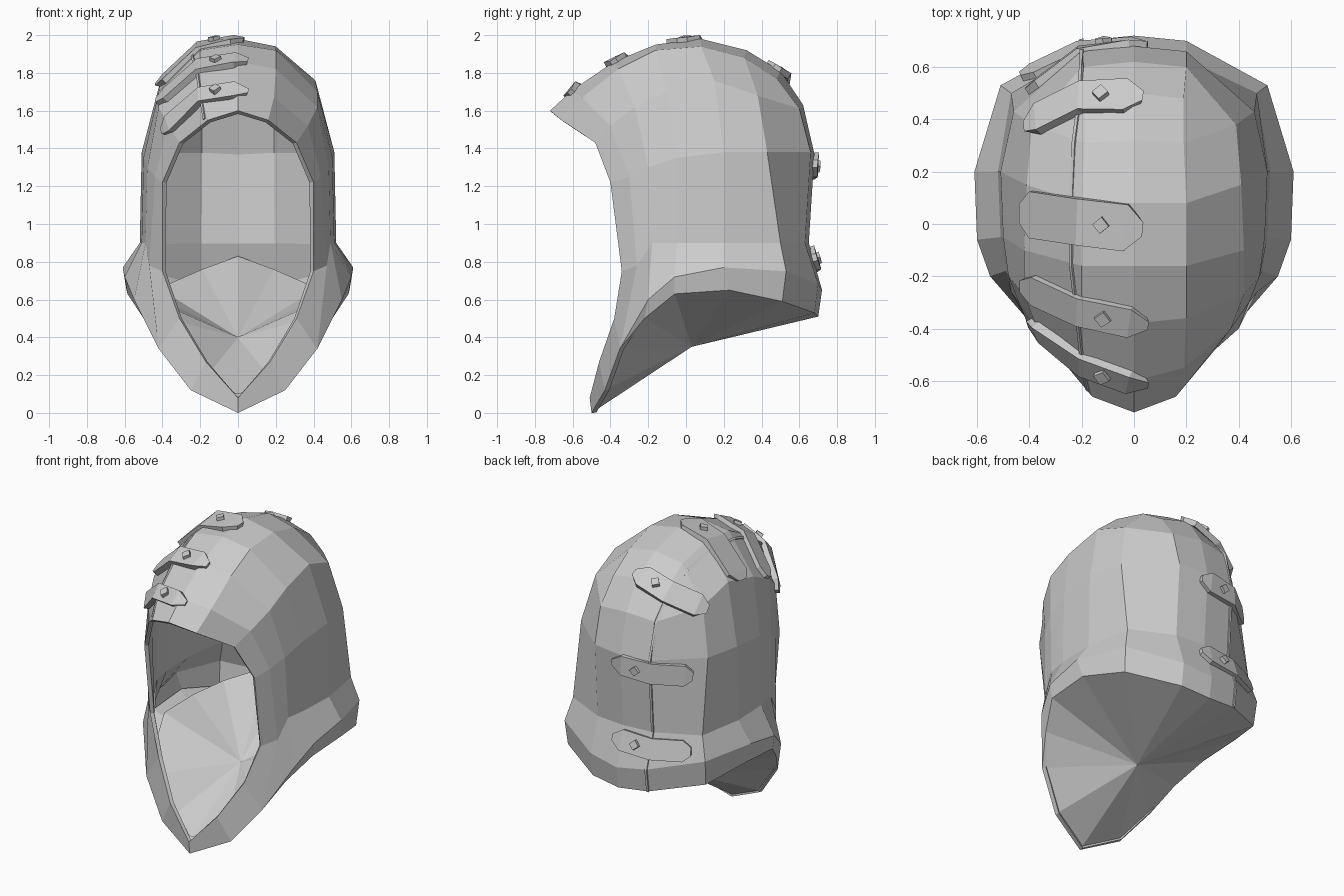
import bpy, bmesh, math
from mathutils import Vector, Matrix
from mathutils.bvhtree import BVHTree

if "Cube" in bpy.data.objects:
    bpy.data.objects.remove(bpy.data.objects["Cube"])

cloth = bpy.data.materials.new("grey_cloth")
cloth.diffuse_color = (0.6, 0.6, 0.6, 1)
cloth.use_nodes = True
cloth.node_tree.nodes["Principled BSDF"].inputs["Base Color"].default_value = cloth.diffuse_color


def finish(name, bm):
    me = bpy.data.meshes.new(name)
    bm.to_mesh(me)
    ob = bpy.data.objects.new(name, me)
    bpy.context.collection.objects.link(ob)
    me.materials.append(cloth)
    return ob


def mesh_from(faces):
    """Mirrored, welded mesh from faces given as coordinates on the right half."""
    bm = bmesh.new()
    for f in faces:
        pts = [p for k, p in enumerate(f) if p not in f[:k]]
        if len(pts) < 3:
            continue
        for s in (1, -1):
            order = pts if s == 1 else pts[::-1]
            bm.faces.new([bm.verts.new((s * x, y, z)) for x, y, z in order])
    bmesh.ops.remove_doubles(bm, verts=bm.verts[:], dist=0.0005)
    return bm


# Hood ribs on the right half, front rim to back centre, each from crown to hem
rim = [(0, -.72, 1.6), (.16, -.66, 1.55), (.31, -.48, 1.43), (.40, -.40, 1.22),
       (.40, -.34, .75), (.31, -.38, .50), (.17, -.46, .27), (0, -.51, .08)]
front = [(0, -.60, 1.71), (.19, -.55, 1.67), (.37, -.40, 1.52), (.44, -.30, 1.25),
         (.47, -.26, .78), (.42, -.35, .34), (.25, -.43, .12), (0, -.5, 0)]
ribs = [
    [(0, -.38, 1.86), (.2, -.36, 1.82), (.42, -.27, 1.62), (.48, -.2, 1.3),
     (.49, -.18, .9), (.55, -.2, .60), (.5, -.22, .50)],
    [(0, -.16, 1.95), (.2, -.16, 1.92), (.42, -.1, 1.70), (.5, -.05, 1.35),
     (.51, -.05, .9), (.60, -.06, .72), (.585, -.06, .63)],
    [(0, .08, 1.98), (.2, .08, 1.94), (.41, .15, 1.76), (.51, .2, 1.38),
     (.52, .2, .9), (.61, .2, .77), (.59, .23, .65)],
    [(0, .32, 1.92), (.19, .31, 1.88), (.39, .38, 1.68), (.46, .43, 1.38),
     (.47, .5, .9), (.51, .53, .75), (.5, .51, .59)],
    [(0, .5, 1.81), (.19, .48, 1.77), (.2, .60, 1.61), (.2, .66, 1.38),
     (.2, .63, .9), (.2, .70, .68), (.2, .68, .53)],
    [(0, .5, 1.81), (0, .5, 1.81), (0, .62, 1.63), (0, .68, 1.37),
     (0, .65, .9), (0, .72, .65), (0, .70, .51)],
]


def strip(a, b, n):
    return [[a[j], a[j + 1], b[j + 1], b[j]] for j in range(n)]


faces = strip(rim, front, 7) + strip(front, ribs[0], 5)
faces.append([front[5], ribs[0][6], ribs[0][5]])
for a, b in zip(ribs, ribs[1:]):
    faces += strip(a, b, 6)
bm = mesh_from(faces)
bmesh.ops.recalc_face_normals(bm, faces=bm.faces[:])
bm.normal_update()
mid = Vector((0, 0, 1))
if sum(f.normal.dot(f.calc_center_median() - mid) for f in bm.faces) < 0:
    bmesh.ops.reverse_faces(bm, faces=bm.faces[:])
bm.normal_update()
surface = BVHTree.FromBMesh(bm)
hood = finish("hood", bm)
thick = hood.modifiers.new("thickness", 'SOLIDIFY')
thick.thickness = 0.025
thick.offset = -1

# Closed underside and inner floor, both fans around a centre point
hem = [front[7], front[6], front[5]] + [r[6] for r in ribs]
inner = [(0, -.48, .1), (.2, -.42, .15), (.37, -.34, .36), (.45, -.2, .52),
         (.5, -.05, .62), (.48, .22, .64), (.42, .45, .66), (.19, .6, .76), (0, .62, .83)]
for name, loop, c in (("underside", hem, (0, .03, .35)), ("inner_floor", inner, (0, .03, .40))):
    bm = mesh_from([[p, q, c] for p, q in zip(loop, loop[1:])])
    bm.normal_update()
    want = -1 if name == "underside" else 1
    if sum(f.normal.z for f in bm.faces) * want < 0:
        bmesh.ops.reverse_faces(bm, faces=bm.faces[:])
    finish(name, bm)


def on_hood(p):
    loc, nor, _, _ = surface.find_nearest(Vector(p))
    return loc, nor


def band(name, path, widths, low, high):
    """Solid ribbon lying on the hood along a path."""
    bm = bmesh.new()
    spots = [on_hood(p) for p in path]
    rings = []
    for k, (loc, nor) in enumerate(spots):
        along = spots[min(k + 1, len(spots) - 1)][0] - spots[max(k - 1, 0)][0]
        side = nor.cross(along).normalized() * widths[k] / 2
        rings.append([bm.verts.new(loc + side * s + nor * h)
                      for s, h in ((-1, low), (1, low), (1, high), (-1, high))])
    for a, b in zip(rings, rings[1:]):
        for j in range(4):
            bm.faces.new((a[j], a[(j + 1) % 4], b[(j + 1) % 4], b[j]))
    bm.faces.new(rings[0])
    bm.faces.new(rings[-1])
    bmesh.ops.recalc_face_normals(bm, faces=bm.faces[:])
    return finish(name, bm)


# Seam running over the left of the crown and down the back
seam = [(-.19, -.64, 1.56), (-.2, -.55, 1.67), (-.22, -.36, 1.81), (-.24, -.16, 1.88),
        (-.24, .08, 1.91), (-.23, .31, 1.85), (-.21, .48, 1.76), (-.2, .6, 1.61),
        (-.2, .66, 1.38), (-.2, .63, .9), (-.2, .7, .68), (-.2, .68, .53)]
band("seam", seam, [.014] * len(seam), -.01, .008)

# Pointed straps across the seam, each with a diamond stud: tip, seam point, far end, width
straps = [
    ((.05, -.61, 1.70), (-.2, -.54, 1.68), (-.40, -.38, 1.49), .10),
    ((.05, -.38, 1.86), (-.2, -.33, 1.83), (-.42, -.23, 1.64), .12),
    ((.03, -.02, 1.97), (-.2, .01, 1.93), (-.45, .04, 1.74), .18),
    ((.03, .48, 1.82), (-.2, .48, 1.76), (-.40, .37, 1.66), .14),
    ((.05, .67, 1.32), (-.2, .65, 1.30), (-.42, .52, 1.28), .13),
    ((.05, .67, .82), (-.2, .65, .80), (-.42, .54, .80), .13),
]
for n, (tip, cross, end, w) in enumerate(straps, 1):
    tip, cross, end = Vector(tip), Vector(cross), Vector(end)
    path = [tip, tip.lerp(cross, .25), cross, cross.lerp(end, .8), end]
    band(f"strap_{n}", path, [w * .3, w, w, w, w * .4], -.01, .026)
    loc, nor = on_hood(tip.lerp(cross, .65))
    z = nor
    x = (cross - tip - z * (cross - tip).dot(z)).normalized()
    frame = Matrix((x, z.cross(x), z)).transposed().to_4x4()
    bm = bmesh.new()
    bmesh.ops.create_cube(bm, size=1)
    bm.transform(Matrix.Translation(loc + nor * .03) @ frame
                 @ Matrix.Rotation(math.pi / 4, 4, 'Z') @ Matrix.Diagonal((.045, .045, .03, 1)))
    finish(f"stud_{n}", bm)
